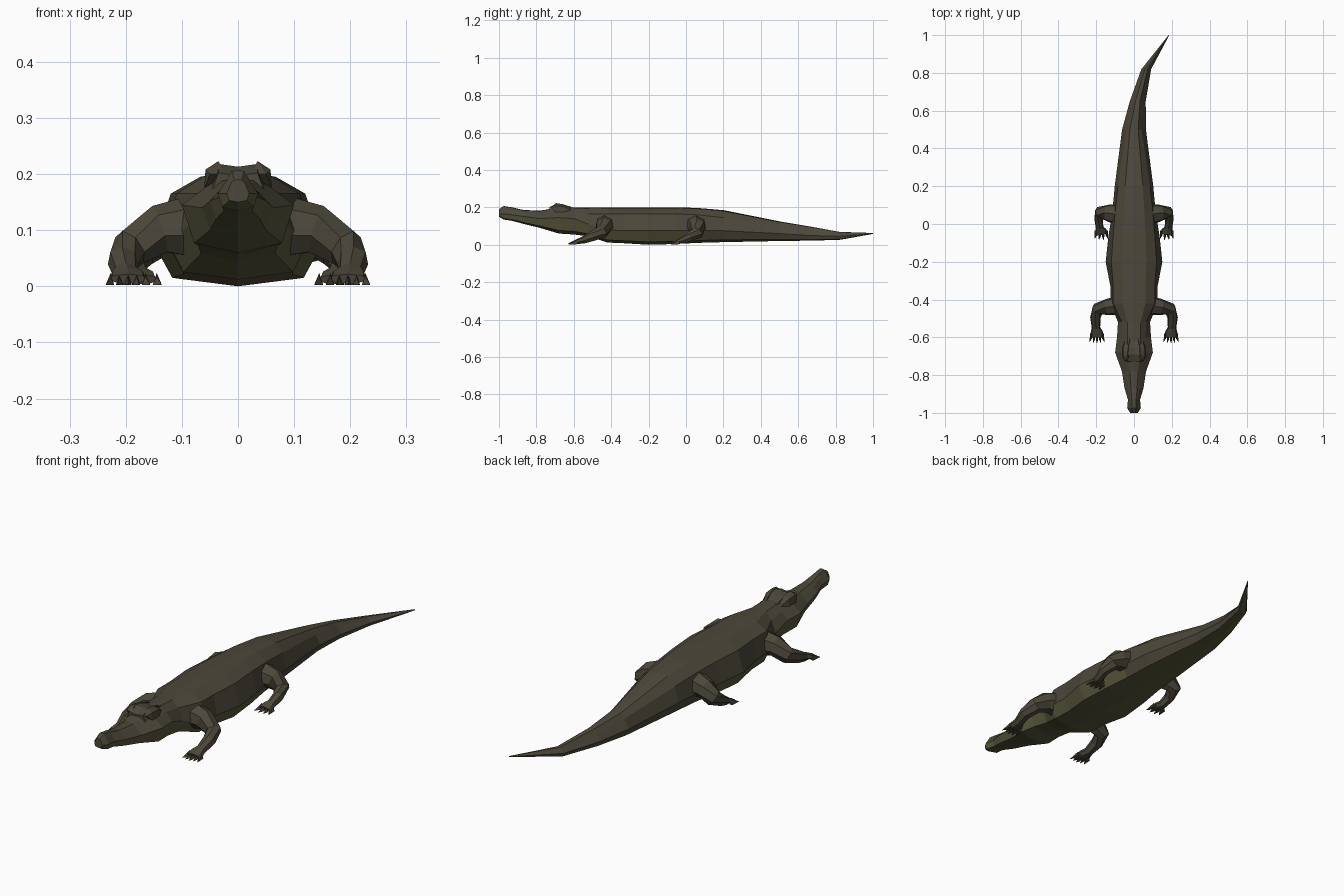
import bpy, bmesh
from math import cos, sin, pi
from mathutils import Vector

if "Cube" in bpy.data.objects:
    bpy.data.objects.remove(bpy.data.objects["Cube"], do_unlink=True)


def material(name, colour):
    mat = bpy.data.materials.new(name)
    mat.use_nodes = True
    mat.diffuse_color = colour
    mat.node_tree.nodes["Principled BSDF"].inputs["Base Color"].default_value = colour
    return mat


HIDE = material("dark brown hide", (0.073, 0.064, 0.043, 1))
BELLY = material("olive belly", (0.1, 0.096, 0.045, 1))


def finish(name, bm, mats):
    bmesh.ops.recalc_face_normals(bm, faces=bm.faces)
    mesh = bpy.data.meshes.new(name)
    bm.to_mesh(mesh)
    bm.free()
    for mat in mats:
        mesh.materials.append(mat)
    obj = bpy.data.objects.new(name, mesh)
    bpy.context.collection.objects.link(obj)
    return obj


def loft(bm, rings, paint=None):
    """Skin a row of closed rings; paint(side, y) picks a material index."""
    loops = [[bm.verts.new(p) for p in ring] for ring in rings]
    count = len(loops[0])
    for a, b in zip(loops, loops[1:]):
        for i in range(count):
            j = (i + 1) % count
            face = bm.faces.new((a[i], a[j], b[j], b[i]))
            if paint:
                face.material_index = paint(i, a[i].co.y)
    bm.faces.new(loops[0])
    bm.faces.new(loops[-1])


def hull(bm, points):
    verts = [bm.verts.new(p) for p in points]
    bmesh.ops.convex_hull(bm, input=verts)


def body_ring(y, centre, upper_w, side_w, top, upper, side, bottom):
    half = [(upper_w * 0.55, top - (top - upper) * 0.12),
            (upper_w, upper),
            (side_w, side),
            (side_w * 0.78, bottom + (side - bottom) * 0.2)]
    outline = [(0, top)] + half + [(0, bottom)]
    outline += [(-x, z) for x, z in reversed(half)]
    return [Vector((centre + x, y, z)) for x, z in outline]


# Head and trunk: y, centre, upper width, side width, top, upper, side, bottom
HEAD = [
    (-1, 0, .012, .02, .19, .185, .165, .15),
    (-.975, 0, .02, .036, .207, .19, .165, .135),
    (-.93, 0, .02, .032, .2, .185, .16, .128),
    (-.87, 0, .03, .05, .186, .172, .152, .112),
    (-.78, 0, .04, .064, .182, .165, .14, .09),
    (-.68, 0, .06, .1, .2, .175, .145, .06),
    (-.6, 0, .06, .09, .2, .175, .14, .055),
    (-.52, 0, .065, .085, .198, .165, .11, .045),
]
TRUNK = [
    (-.42, 0, .11, .125, .2, .165, .08, .012),
    (-.33, 0, .11, .125, .2, .165, .075, .008),
    (-.2, 0, .12, .15, .2, .165, .075, 0),
    (-.06, 0, .11, .135, .2, .165, .075, .004),
    (.06, 0, .1, .115, .197, .16, .075, .01),
    (.2, 0, .085, .102, .185, .145, .075, .014),
    (.5, 0, .04, .063, .125, .1, .06, .02),
    (.65, .02, .022, .042, .1, .08, .05, .022),
    (.82, .065, .013, .026, .069, .06, .045, .026),
    (1, .185, .001, .002, .063, .062, .06, .058),
]


def body_paint(side, y):
    underside = side in (4, 5)
    lower_flank = side in (3, 6) and y < 0
    return 1 if underside or lower_flank else 0


bm = bmesh.new()
loft(bm, [body_ring(*row) for row in HEAD + TRUNK], body_paint)
finish("body", bm, [HIDE, BELLY])

# Raised skull plate joining the brows
bm = bmesh.new()
loft(bm, [[Vector((x, y, z + lift)) for x, z in
           ((-.05, .17), (-.035, .21), (0, .205), (.035, .21), (.05, .17))]
          for y, lift in ((-.73, -.008), (-.69, .008), (-.65, .003), (-.59, -.016))])
finish("skull_plate", bm, [HIDE])


def limb_rings(path, sides=7):
    """Rings that follow a path of (x, y, z, width, height)."""
    points = [Vector(p[:3]) for p in path]
    rings = []
    for i, row in enumerate(path):
        ahead = points[min(i + 1, len(path) - 1)] - points[max(i - 1, 0)]
        across = ahead.cross(Vector((0, 0, 1))).normalized()
        up = across.cross(ahead).normalized()
        ring = []
        for k in range(sides):
            a = 2 * pi * k / sides + pi / 2
            p = points[i] + across * cos(a) * row[3] + up * sin(a) * row[4]
            p.z = max(p.z, 0.004)
            ring.append(p)
        rings.append(ring)
    return rings


FRONT_LEG = [
    (.07, -.43, .105, .055, .06),
    (.14, -.44, .1, .045, .045),
    (.192, -.45, .068, .034, .036),
    (.205, -.5, .045, .028, .028),
    (.201, -.55, .024, .023, .02),
    (.197, -.575, .018, .034, .015),
    (.196, -.6, .013, .035, .009),
]
HIND_LEG = [
    (.07, .05, .11, .06, .055),
    (.14, .058, .095, .046, .045),
    (.178, .06, .065, .034, .036),
    (.187, .02, .042, .023, .026),
    (.182, -.02, .023, .021, .019),
    (.176, -.035, .018, .031, .014),
    (.173, -.055, .012, .032, .009),
]


def leg(name, path, toes, mirror):
    bm = bmesh.new()
    loft(bm, limb_rings(path))
    x, y, z, width, _ = path[-1]
    # Splayed clawed toes
    for k in range(toes):
        t = 2 * k / (toes - 1) - 1
        base = Vector((x + t * width * 0.88, y + abs(t) * 0.008, 0.01))
        r = width / toes * 0.85
        tip = base + Vector((t * 0.009, -0.034, -0.007))
        hull(bm, [base + Vector(d) for d in
                  ((-r, .012, -.007), (r, .012, -.007), (0, .012, .014),
                   (-r, -.012, -.008), (r, -.012, -.008), (0, -.012, .007))] + [tip])
    if mirror:
        for v in bm.verts:
            v.co.x = -v.co.x
    finish(name, bm, [HIDE])


for side, mirror in (("left", False), ("right", True)):
    leg("front_leg_" + side, FRONT_LEG, 5, mirror)
    leg("hind_leg_" + side, HIND_LEG, 4, mirror)

    # Brow bump over each eye
    s = -1 if mirror else 1
    bm = bmesh.new()
    hull(bm, [(s * x, y, z) for x, y, z in (
        (.02, -.72, .2), (.05, -.725, .2), (.058, -.7, .208), (.06, -.7, .175),
        (.035, -.695, .223), (.057, -.655, .205), (.06, -.65, .175),
        (.032, -.655, .216), (.02, -.6, .198), (.045, -.61, .185))])
    finish("brow_" + side, bm, [HIDE])
